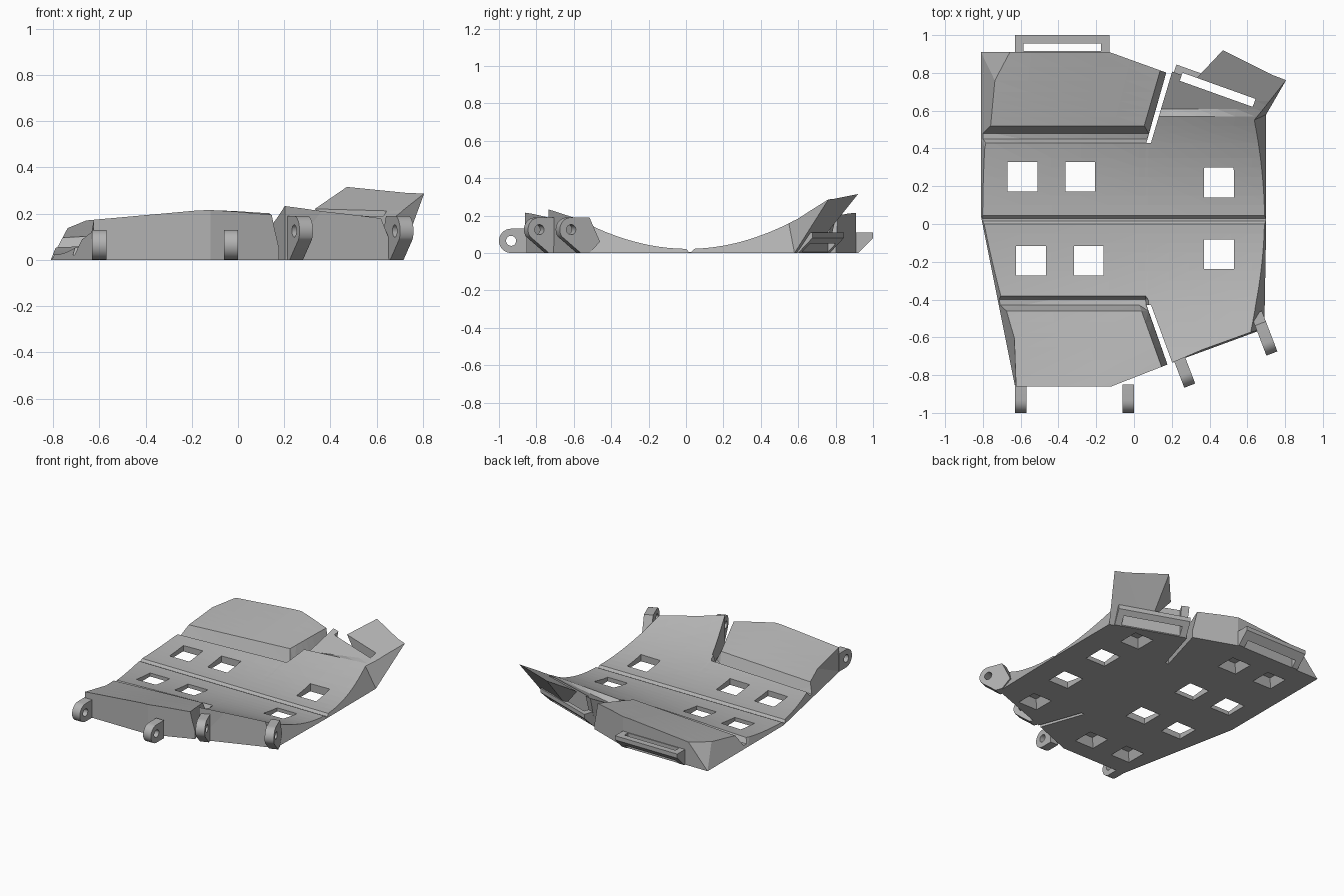
import bpy, bmesh, math
from mathutils import Matrix, Vector

if "Cube" in bpy.data.objects:
    bpy.data.objects.remove(bpy.data.objects["Cube"])

grey = bpy.data.materials.new("plain grey")
grey.diffuse_color = (0.45, 0.45, 0.45, 1)
grey.use_nodes = True
grey.node_tree.nodes["Principled BSDF"].inputs["Base Color"].default_value = grey.diffuse_color


def make(name, bm):
    bmesh.ops.triangulate(bm, faces=[f for f in bm.faces if len(f.verts) == 4])
    bmesh.ops.recalc_face_normals(bm, faces=bm.faces)
    me = bpy.data.meshes.new(name)
    bm.to_mesh(me)
    bm.free()
    me.materials.append(grey)
    ob = bpy.data.objects.new(name, me)
    bpy.context.collection.objects.link(ob)
    return ob


def loft(bm, a, b):
    """Closed solid between two matching loops of 3D points."""
    va, vb = [bm.verts.new(p) for p in a], [bm.verts.new(p) for p in b]
    bm.faces.new(va)
    bm.faces.new(vb)
    for i in range(len(va)):
        j = (i + 1) % len(va)
        bm.faces.new((va[i], va[j], vb[j], vb[i]))


def square(cx, cy, h, z):
    return [(cx + sx * h, cy + sy * h, z) for sx, sy in ((-1, -1), (1, -1), (1, 1), (-1, 1))]


def boolean(ob, bm, op):
    cut = make("cutter", bm)
    cut.hide_render = True
    m = ob.modifiers.new("cut", 'BOOLEAN')
    m.operation, m.object, m.solver = op, cut, 'EXACT'
    bpy.context.view_layer.objects.active = ob
    bpy.ops.object.modifier_apply(modifier=m.name)
    bpy.data.objects.remove(cut)


# ---- curved upper surface -------------------------------------------------
def slit_x(y):
    return 0.075 + max(0, abs(y) - 0.42) * (0.29 if y > 0 else 0.36)


def bowl(x, y):
    return 0.022 + (0.34 + 0.2 * x) * (y - 0.01) ** 2


def height_left(x, y):
    start, end = (0.52, 0.91) if y > 0 else (0.46, 0.86)
    if abs(y) >= start:                       # raised outer panel
        z0 = 0.045 + (0.34 + 0.2 * x) * start ** 2
        z1 = min(0.22, 0.17 + 0.09 * (x + 0.66))
        t = (abs(y) - start) / (end - start)
        return z0 + (z1 - z0) * t
    if 0.445 < y < 0.485 or -0.435 < y < -0.395:   # long groove floor
        return max(0.02, bowl(x, y) - 0.045)
    return bowl(x, y)


def height_right(x, y):
    z = bowl(x, y)
    if y > 0.6:                               # flatter back flange
        z = min(z, 0.23 + 0.153 * (x - 0.21) + 0.503 * (y - 0.83))
    return z


ys = sorted({-1, -0.86, -0.8, -0.72, -0.65, -0.58, -0.52, -0.46, -0.43, -0.4, -0.38,
             0.0, 0.015, 0.03, 0.045, 0.43, 0.45, 0.48, 0.52, 0.57, 0.61, 0.65, 0.7, 0.76,
             0.83, 0.91, 1} | {s * 0.05 * i for i in range(1, 8) for s in (-1, 1)})
rows = []
for y in ys:
    xs, row = slit_x(y), []
    groove = 0.01 < y < 0.035                 # centre seam
    for i in range(7):
        x = -0.9 + (xs - 0.05 + 0.9) * i / 6
        row.append((x, y, 0.006 if groove else height_left(x, y)))
    low = y >= 0.52 or y <= -0.46
    row.append((xs - 0.014, y, 0.05 if low else row[-1][2]))
    for i in range(9):
        x = xs + (0.95 - xs) * i / 8
        row.append((x, y, 0.006 if groove else height_right(x, y)))
    rows.append(row)

bm = bmesh.new()
top = [[bm.verts.new(p) for p in r] for r in rows]
bot = [[bm.verts.new((p[0], p[1], -0.1)) for p in r] for r in rows]
nr, nc = len(rows), len(rows[0])
for g in (top, bot):
    for i in range(nr - 1):
        for j in range(nc - 1):
            bm.faces.new((g[i][j], g[i][j + 1], g[i + 1][j + 1], g[i + 1][j]))
rim = ([(0, j) for j in range(nc)] + [(i, nc - 1) for i in range(1, nr)]
       + [(nr - 1, j) for j in range(nc - 2, -1, -1)] + [(i, 0) for i in range(nr - 2, 0, -1)])
for (a, b), (c, d) in zip(rim, rim[1:] + rim[:1]):
    bm.faces.new((top[a][b], top[c][d], bot[c][d], bot[a][b]))
plate = make("curved_plate", bm)

# ---- outline: (x, y) at the floor, (dx, dy) of the side wall at z = 0.3 -------
outline = [(-0.63, -0.86, 0.01, 0), (-0.12, -0.86, 0, 0), (0.2, -0.735, 0, 0),
           (0.69, -0.555, -0.12, -0.03), (0.70, 0, -0.13, 0), (0.70, 0.5, -0.12, 0),
           (0.70, 0.58, 0.11, 0.19), (0.45, 0.668, 0.02, 0.24), (0.20, 0.757, 0, 0.07),
           (0.175, 0.80, 0, 0), (-0.13, 0.91, 0, 0), (-0.81, 0.91, 0.27, 0),
           (-0.81, 0.45, 0.16, 0), (-0.81, 0.04, 0.12, 0)]
bm = bmesh.new()
loft(bm, [(x, y, 0) for x, y, _, _ in outline],
     [(x + 1.4 * dx, y + 1.4 * dy, 0.42) for x, y, dx, dy in outline])
boolean(plate, bm, 'INTERSECT')

# ---- slits, windows, underside pockets, flange slot -----------------------------
BACK = Matrix.Translation((0.43, 0.675, 0)) @ Matrix.Rotation(math.radians(-19.7), 4, 'Z')
LEFT = Matrix.Translation((-0.38, 0.91, 0))


def slot(bm, mat, s0, s1):
    loop = [(-0.205, s0), (0.205, s0), (0.205, s1), (-0.205, s1)]
    loft(bm, [mat @ Vector((x, y, -0.1)) for x, y in loop],
         [mat @ Vector((x, y, 0.5)) for x, y in loop])


bm = bmesh.new()
for s in (-1, 1):
    a, b = 0.43 * s, 0.97 * s
    loop = [(slit_x(a) - 0.012, a), (slit_x(a) + 0.012, a),
            (slit_x(b) + 0.016, b), (slit_x(b) - 0.016, b)]
    loft(bm, [(x, y, -0.1) for x, y in loop], [(x, y, 0.5) for x, y in loop])
boolean(plate, bm, 'DIFFERENCE')

bm = bmesh.new()
for x, y in ((-0.59, 0.25), (-0.285, 0.25), (0.45, 0.22),
             (-0.545, -0.195), (-0.24, -0.195), (0.45, -0.16)):
    loft(bm, square(x, y, 0.08, -0.01), square(x, y, 0.071, 0.3))
for x, y in ((0.42, 0.53), (0.42, -0.51), (-0.28, 0.69),
             (-0.58, 0.69), (-0.19, -0.66), (-0.49, -0.65)):
    loft(bm, square(x, y, 0.08, -0.01), square(x, y, 0.05, 0.06))
slot(bm, BACK, 0.015, 0.06)
boolean(plate, bm, 'DIFFERENCE')

# ---- back handle frames ----------------------------------------------------------
frame = [(-0.01, 0), (0.01, 0), (0.09, 0.08), (0.09, 0.11), (-0.01, 0.11)]
for name, mat, s0, s1 in (("left_handle_frame", LEFT, 0.006, 0.046),
                          ("right_handle_frame", BACK, 0.015, 0.06)):
    bm = bmesh.new()
    loft(bm, [mat @ Vector((-0.25, s, z)) for s, z in frame],
         [mat @ Vector((0.25, s, z)) for s, z in frame])
    ob = make(name, bm)
    bm = bmesh.new()
    slot(bm, mat, s0, s1)
    boolean(ob, bm, 'DIFFERENCE')


# ---- front hinge lugs ---------------------------------------------------------------
def lug(name, x, y, angle, inner, zc, start):
    mat = Matrix.Translation((x, y, 0)) @ Matrix.Rotation(math.radians(angle), 4, 'Z')
    r, sc = 0.065, 0.075
    arc = [math.radians(start + (90 - start) * i / 14) for i in range(15)]
    prof = inner + [(sc + r * math.cos(a), zc + r * math.sin(a)) for a in arc]
    bm = bmesh.new()
    loft(bm, [mat @ Vector((s, -0.031, z)) for s, z in prof],
         [mat @ Vector((s, 0.031, z)) for s, z in prof])
    ob = make(name, bm)
    hole = [(sc + 0.027 * math.cos(math.tau * i / 20), zc + 0.027 * math.sin(math.tau * i / 20))
            for i in range(20)]
    bm = bmesh.new()
    loft(bm, [mat @ Vector((s, -0.1, z)) for s, z in hole],
         [mat @ Vector((s, 0.1, z)) for s, z in hole])
    boolean(ob, bm, 'DIFFERENCE')
    bpy.ops.object.select_all(action='DESELECT')
    ob.select_set(True)
    bpy.context.view_layer.objects.active = ob
    bpy.ops.object.shade_smooth_by_angle(angle=math.radians(30))


low = [(-0.01, 0.13), (-0.01, 0)]
high = [(-0.03, 0.19), (-0.09, 0.06), (-0.03, 0), (0.02, 0)]
lug("left_lug_outer", -0.60, -0.86, -90, low, 0.065, -90)
lug("left_lug_inner", -0.03, -0.86, -90, low, 0.065, -90)
lug("right_lug_inner", 0.245, -0.725, -69, high, 0.125, -35)
lug("right_lug_outer", 0.68, -0.555, -69, high, 0.125, -35)
